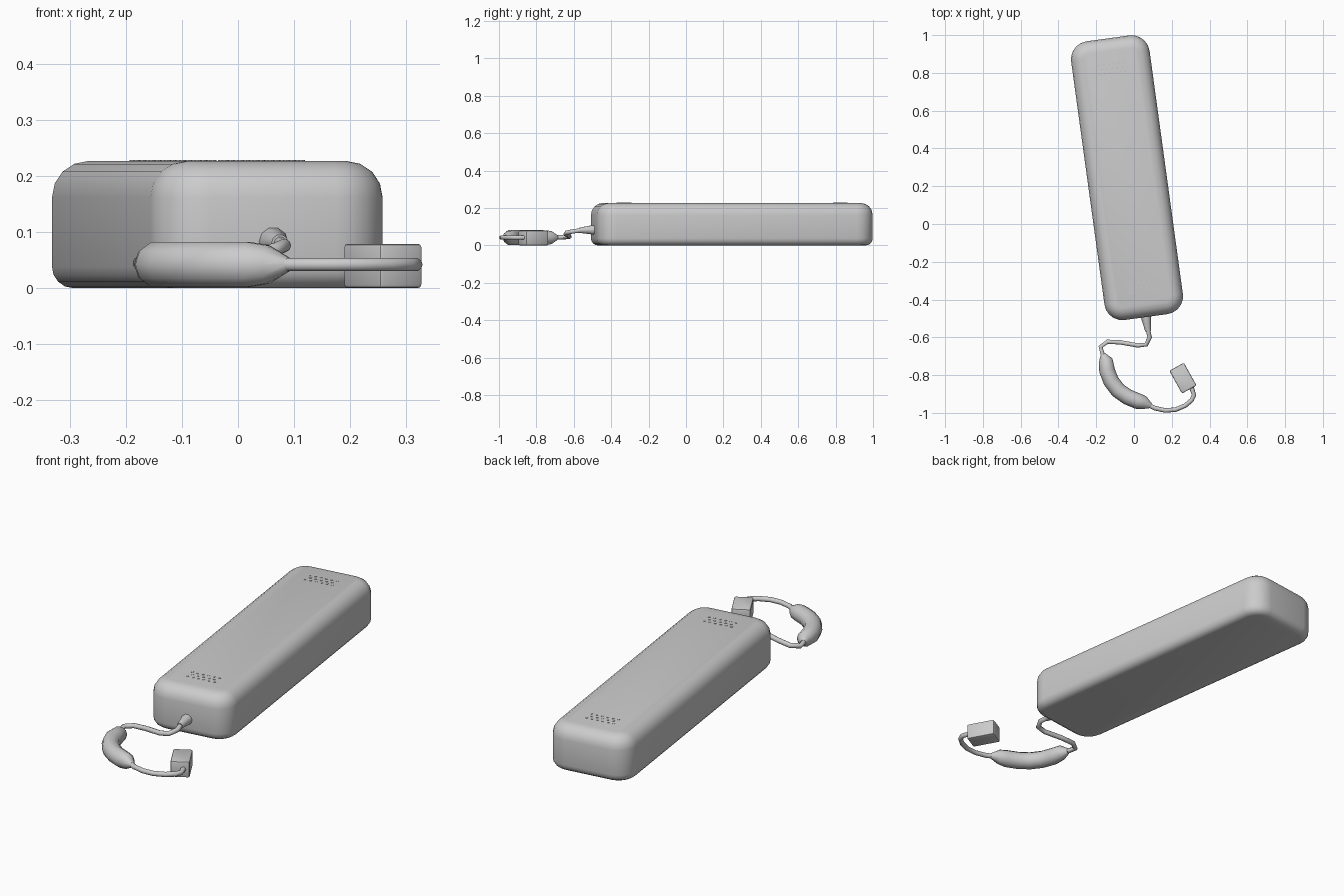
import bpy, bmesh
from math import sin, cos, pi, radians
from mathutils import Matrix, Vector

if "Cube" in bpy.data.objects:
    bpy.data.objects.remove(bpy.data.objects["Cube"])

ROT = radians(7.8)
BODY = Matrix.Translation((-0.037, 0.245, 0)) @ Matrix.Rotation(ROT, 4, 'Z')


def finish(name, bm, angle=35):
    bmesh.ops.recalc_face_normals(bm, faces=bm.faces)
    me = bpy.data.meshes.new(name)
    bm.to_mesh(me)
    bm.free()
    ob = bpy.data.objects.new(name, me)
    bpy.context.collection.objects.link(ob)
    smooth(ob, angle)
    return ob


def smooth(ob, angle):
    bpy.ops.object.select_all(action='DESELECT')
    ob.select_set(True)
    bpy.context.view_layer.objects.active = ob
    if ob.type != 'MESH':
        bpy.ops.object.convert(target='MESH')
    bpy.ops.object.shade_smooth_by_angle(angle=radians(angle))


def rounded_block(name, w, l, h, r, top, bottom, matrix, seg=5, steps=4):
    """Rounded rectangle lofted upward; top and bottom are edge radii."""
    levels = []
    for i in range(steps + 1):
        a = pi / 2 * i / steps
        levels.append((bottom * (1 - sin(a)), bottom * (1 - cos(a))))
    for i in range(steps + 1):
        a = pi / 2 * i / steps
        levels.append((top * (1 - cos(a)), h - top * (1 - sin(a))))
    bm = bmesh.new()
    rings = []
    for inset, z in levels:
        rr = r - inset
        ring = []
        for k, (sx, sy) in enumerate(((1, 1), (-1, 1), (-1, -1), (1, -1))):
            for j in range(seg + 1):
                a = pi / 2 * (k + j / seg)
                ring.append(bm.verts.new(matrix @ Vector((
                    sx * (w / 2 - r) + rr * cos(a), sy * (l / 2 - r) + rr * sin(a), z))))
        rings.append(ring)
    for a, b in zip(rings, rings[1:]):
        n = len(a)
        for i in range(n):
            bm.faces.new((a[i], a[(i + 1) % n], b[(i + 1) % n], b[i]))
    bm.faces.new(rings[0][::-1])
    bm.faces.new(rings[-1])
    return finish(name, bm)


def tube(name, pts, angle=45):
    """Round tube through (x, y, z, radius) points."""
    cu = bpy.data.curves.new(name, 'CURVE')
    cu.dimensions = '3D'
    cu.bevel_depth = 1.0
    cu.bevel_resolution = 3
    cu.use_fill_caps = True
    sp = cu.splines.new('POLY')
    sp.points.add(len(pts) - 1)
    for p, (x, y, z, r) in zip(sp.points, pts):
        p.co = (x, y, z, 1)
        p.radius = r
    ob = bpy.data.objects.new(name, cu)
    bpy.context.collection.objects.link(ob)
    smooth(ob, angle)


# Handset body and plug
rounded_block("handset_body", 0.419, 1.489, 0.227, 0.095, 0.065, 0.038, BODY)
rounded_block("cable_plug", 0.088, 0.138, 0.079, 0.008, 0.006, 0.006,
              Matrix.Translation((0.259, -0.816, 0)) @ Matrix.Rotation(radians(29), 4, 'Z'),
              seg=2, steps=2)

# Perforation dots of speaker and microphone
for name, y0 in (("speaker_holes", 0.585), ("microphone_holes", -0.582)):
    bm = bmesh.new()
    for row in (-1, 0, 1):
        count = 5 if row == 0 else 6
        for i in range(count):
            x = (i - (count - 1) / 2) * 0.0276
            bmesh.ops.create_cone(
                bm, cap_ends=True, segments=8, radius1=0.006, radius2=0.006, depth=0.004,
                matrix=BODY @ Matrix.Translation((x, y0 + row * 0.024, 0.227)))
    finish(name, bm)

# Strain relief where the cable leaves the body
tube("strain_relief", [(0.060, -0.47, 0.083, 0.027), (0.065, -0.505, 0.083, 0.025),
                       (0.075, -0.568, 0.081, 0.015)])

# Thin cable from body to sleeve
R = 0.012
tube("upper_cable", [(0.073, -0.555, 0.081, R), (0.083, -0.600, 0.076, R),
                     (0.065, -0.638, 0.068, R), (0.020, -0.643, 0.060, R),
                     (-0.070, -0.627, 0.053, R), (-0.140, -0.623, 0.047, R),
                     (-0.177, -0.650, 0.044, R), (-0.160, -0.710, 0.042, R)], 60)

# Thick sleeve with tapered ends
S = 0.042
tube("cable_sleeve", [(-0.165, -0.690, 0.042, 0.014), (-0.150, -0.722, 0.042, 0.037),
                      (-0.143, -0.775, 0.042, S), (-0.122, -0.830, 0.042, S),
                      (-0.085, -0.880, 0.042, S), (-0.035, -0.915, 0.042, S),
                      (0.020, -0.938, 0.042, S), (0.053, -0.946, 0.042, 0.036),
                      (0.090, -0.963, 0.042, 0.013)])

# Thin cable from sleeve to plug
tube("lower_cable", [(0.075, -0.957, 0.042, R), (0.110, -0.975, 0.042, R),
                     (0.165, -0.987, 0.042, R), (0.220, -0.983, 0.042, R),
                     (0.270, -0.962, 0.042, R), (0.305, -0.933, 0.042, R),
                     (0.318, -0.905, 0.042, R), (0.305, -0.868, 0.042, R)], 60)
